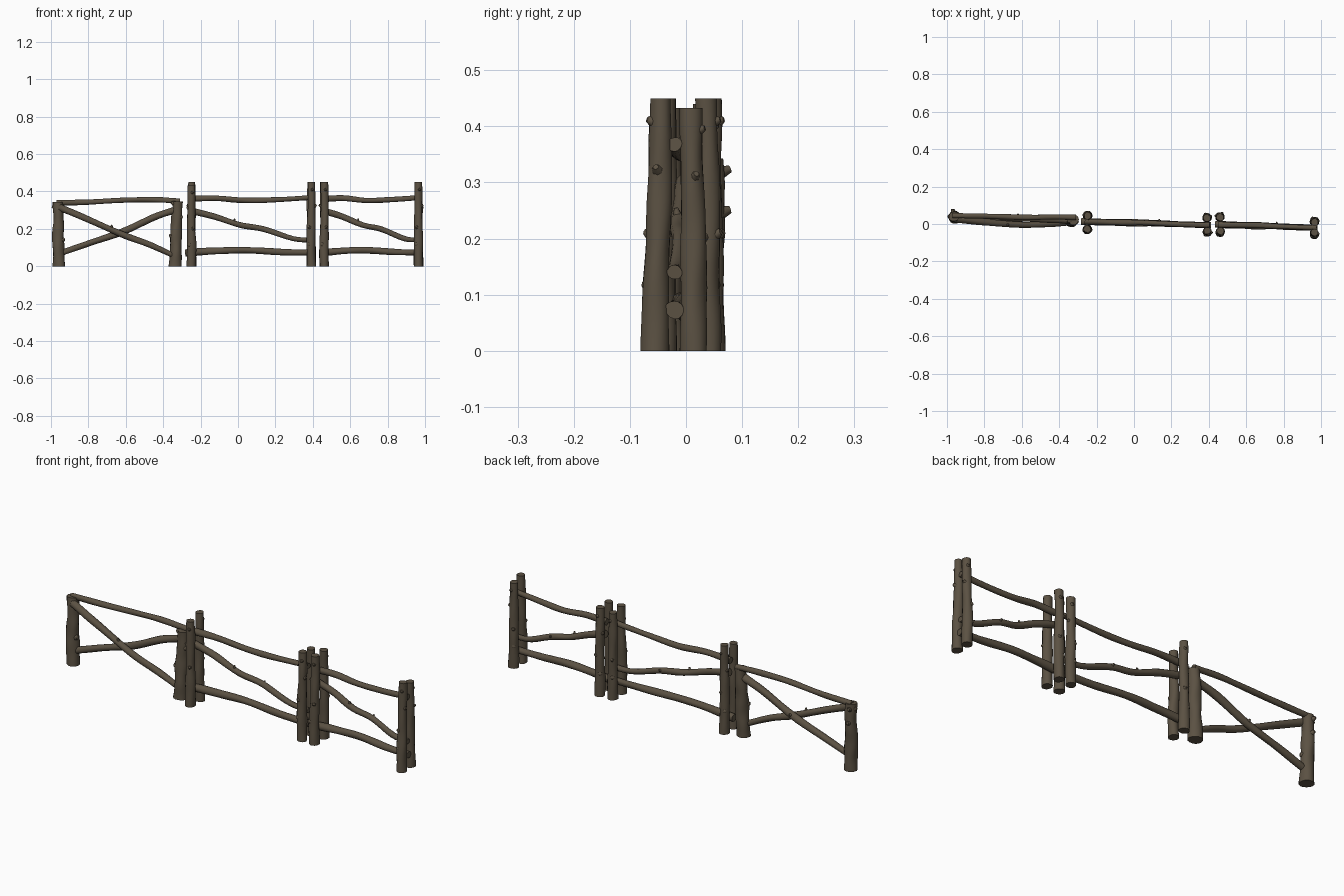
import bpy, bmesh, math, random
from mathutils import Vector

if "Cube" in bpy.data.objects:
    bpy.data.objects.remove(bpy.data.objects["Cube"])

random.seed(4)
bark = bpy.data.materials.new("dark bark brown")
bark.diffuse_color = (0.105, 0.083, 0.056, 1)
bark.use_nodes = True
bark.node_tree.nodes["Principled BSDF"].inputs["Base Color"].default_value = bark.diffuse_color


def spline(pts, n):
    """Smooth path through the given points."""
    p = [Vector(q) for q in pts]
    p = [2 * p[0] - p[1]] + p + [2 * p[-1] - p[-2]]
    out = []
    for i in range(1, len(p) - 2):
        a, b, c, d = p[i - 1:i + 3]
        for k in range(n):
            t = k / n
            out.append(0.5 * (2 * b + (c - a) * t + (2 * a - 5 * b + 4 * c - d) * t * t
                              + (3 * b - a - 3 * c + d) * t ** 3))
    return out + [p[-2]]


def tube(bm, path, radii, sides, wobble, upright):
    """Closed, slightly lumpy tube along a path."""
    rings, ph = [], [random.uniform(0, 6.28) for _ in range(3)]
    for i, c in enumerate(path):
        t = (path[min(i + 1, len(path) - 1)] - path[max(i - 1, 0)]).normalized()
        if upright:
            t = Vector((0, 0, 1))
        u = t.cross(Vector((0, 1, 0))).normalized()
        v = t.cross(u)
        ring = []
        for k in range(sides):
            a = math.tau * k / sides
            r = radii[i] * (1 + wobble * (math.sin(2 * a + ph[0] + i * .5)
                            + .7 * math.sin(3 * a + ph[1] - i * .7) + .5 * math.sin(i * 1.1 + ph[2])))
            ring.append(bm.verts.new(c + (u * math.cos(a) + v * math.sin(a)) * r))
        rings.append(ring)
    for r, s in zip(rings, rings[1:]):
        for k in range(sides):
            j = (k + 1) % sides
            bm.faces.new((r[k], r[j], s[j], s[k]))
    bm.faces.new(rings[0][::-1])
    bm.faces.new(rings[-1])


def log(name, pts, r0, r1, knots=(), upright=False):
    """Log with tapered radius; knots are (fraction along, direction, length)."""
    bm = bmesh.new()
    path = spline(pts, 5)
    n = len(path) - 1
    tube(bm, path, [r0 + (r1 - r0) * i / n for i in range(n + 1)], 14, 0.045, upright)
    for f, d, length in knots:
        c = path[round(f * n)]
        r = r0 + (r1 - r0) * f
        d = Vector(d).normalized()
        tube(bm, [c + d * r * .6, c + d * r * 1.02, c + d * (r + length)],
             [r * .55, r * .4, r * .24], 8, 0.03, False)
    bmesh.ops.recalc_face_normals(bm, faces=bm.faces)
    me = bpy.data.meshes.new(name)
    bm.to_mesh(me)
    bm.free()
    me.materials.append(bark)
    ob = bpy.data.objects.new(name, me)
    bpy.context.collection.objects.link(ob)
    bpy.context.view_layer.objects.active = ob
    ob.select_set(True)
    bpy.ops.object.shade_smooth_by_angle(angle=math.radians(50))
    ob.select_set(False)


def post(name, base, top, h, r0, r1, knots):
    """Upright post leaning from base (x, y) to top (x, y)."""
    pts = []
    for i in range(5):
        t = i / 4
        w = 0.0025 if 0 < i < 4 else 0
        pts.append((base[0] + (top[0] - base[0]) * t + random.uniform(-w, w),
                    base[1] + (top[1] - base[1]) * t + random.uniform(-w, w), h * t))
    log(name, pts, r0, r1, knots, True)


# cross-braced panel: thick short posts
post("thick_post_left", (-.957, .036), (-.963, .04), .343, .033, .027,
     [(.42, (1, -.3, .2), .006), (.7, (-.2, 1, .3), .012), (.92, (-.3, 1, .4), .015), (.9, (-1, 0, .4), .008)])
post("thick_post_right", (-.337, .016), (-.322, .022), .345, .034, .027,
     [(.45, (-1, -.4, .3), .008), (.75, (1, -.5, .2), .005), (.93, (-1, -.3, .4), .010)])
# top rail and crossing braces
log("cross_panel_top_rail", [(-.97, .045, .34), (-.8, .042, .343), (-.6, .036, .354), (-.45, .037, .356), (-.31, .035, .349)],
    .014, .014)
log("front_brace", [(-.955, .025, .315), (-.8, .01, .25), (-.6, -.004, .162), (-.47, -.002, .115), (-.34, .008, .055)],
    .018, .015, [(.4, (.1, -.3, 1), .010)])
log("back_brace", [(-.955, .035, .068), (-.8, .034, .122), (-.62, .03, .183), (-.45, .025, .262), (-.33, .02, .302)],
    .016, .019, [(.5, (0, 1, .4), .008)])


def rail_panel(tag, x0, x1, y0, y1, posts):
    """Panel with a pair of posts at each end and three rails between them."""
    def p(t, z, dy=0.0):
        return (x0 + (x1 - x0) * t, y0 + (y1 - y0) * t + dy, z)
    log(tag + "_top_rail", [p(-.02, .36), p(.2, .364), p(.45, .352, .003), p(.7, .356), p(1.02, .368)], .016, .013)
    log(tag + "_middle_rail", [p(-.01, .298), p(.18, .268), p(.4, .222, -.004), p(.6, .199, .003), p(.85, .148), p(1.02, .14)],
        .017, .013, [(.37, (.1, -.2, 1), .010), (.6, (0, 1, .4), .008)])
    log(tag + "_bottom_rail", [p(-.05, .072), p(.2, .082), p(.45, .086, .003), p(.75, .076), p(1.03, .073)], .019, .016)
    for i, (x, y, yt, h) in enumerate(posts):
        s = 1 if y > 0 else -1
        post(f"{tag}_post_{i + 1}", (x, y), (x, yt), h, .025, .0195,
             [(.45, (.5 if i < 2 else -.5, s, .4), .006), (.9, (.3, s, .3), .006),
              (.68, (1 if i > 1 else -1, s * .3, .5), .008), (.25, (-.7, s, .4), .003)])


rail_panel("middle_panel", -.25, .392, .013, -.006,
           [(-.25, -.028, -.027, .433), (-.248, .046, .044, .45),
            (.392, -.042, -.036, .45), (.39, .034, .032, .44)])
rail_panel("right_panel", .46, .966, -.003, -.02,
           [(.462, -.042, -.037, .45), (.46, .038, .036, .45),
            (.965, -.055, -.045, .45), (.966, .013, .009, .433)])
